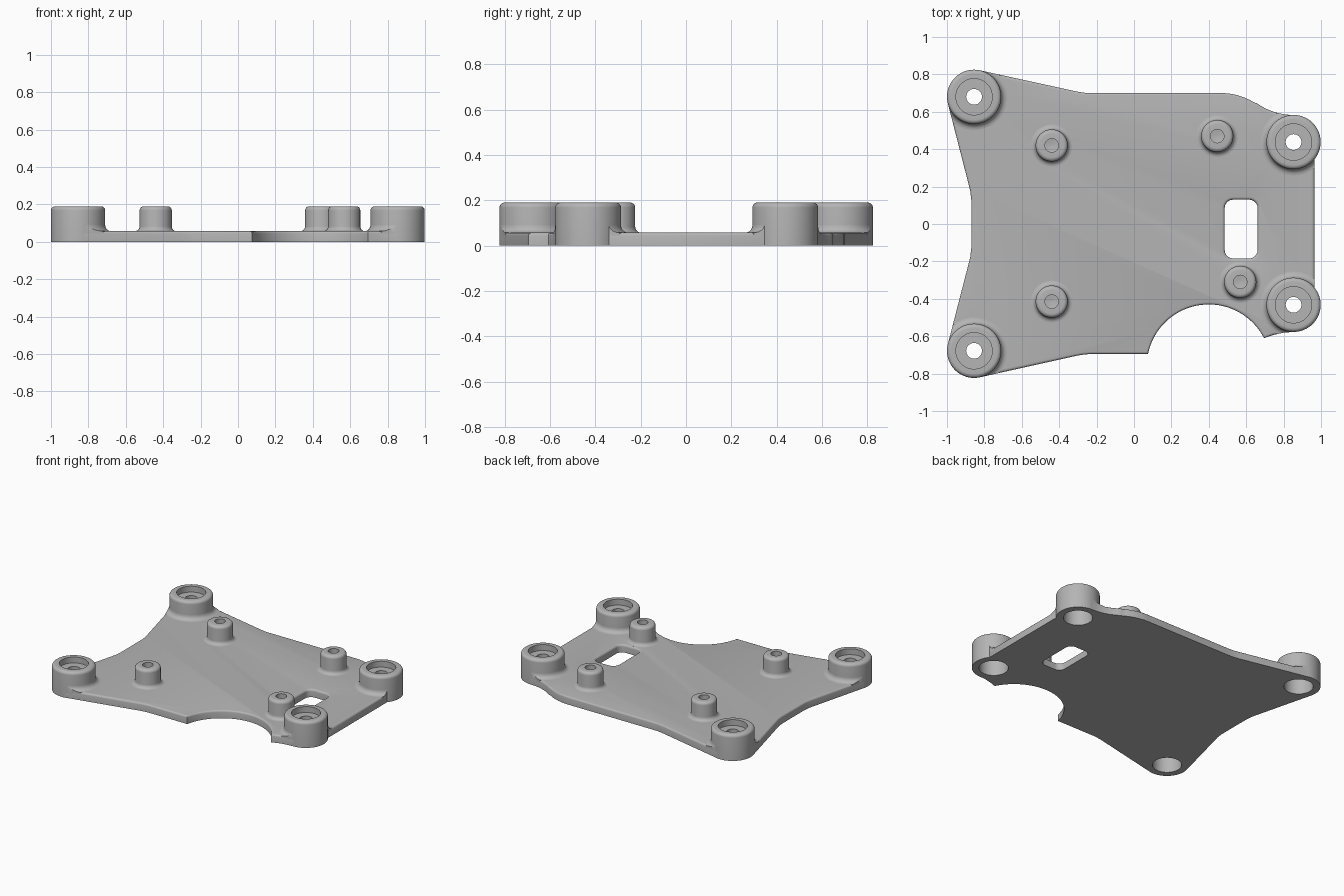
import bpy, bmesh
from math import sin, cos, pi, radians, atan2

if "Cube" in bpy.data.objects:
    bpy.data.objects.remove(bpy.data.objects["Cube"])

grey = bpy.data.materials.new("plain grey")
grey.use_nodes = True
GREY = (0.46, 0.46, 0.46, 1)
grey.diffuse_color = GREY
grey.node_tree.nodes["Principled BSDF"].inputs["Base Color"].default_value = GREY

PLATE, TOP = 0.057, 0.19
BOSS_R, POST_R, FILLET = 0.145, 0.086, 0.033
bosses = {"back_right": (-0.855, 0.68), "front_right": (-0.855, -0.678),
          "back_left": (0.853, 0.438), "front_left": (0.853, -0.432)}
posts = {"back_right": (-0.44, 0.42), "front_right": (-0.44, -0.415),
         "back_left": (0.445, 0.47), "front_left": (0.568, -0.31)}


def arc(cx, cy, r, a0, a1, n):
    """Points on an arc, angles in degrees."""
    angles = [radians(a0 + (a1 - a0) * i / n) for i in range(n + 1)]
    return [(cx + r * cos(a), cy + r * sin(a)) for a in angles]


def to_object(name, bm):
    bmesh.ops.recalc_face_normals(bm, faces=bm.faces)
    mesh = bpy.data.meshes.new(name)
    bm.to_mesh(mesh)
    bm.free()
    mesh.materials.append(grey)
    obj = bpy.data.objects.new(name, mesh)
    bpy.context.collection.objects.link(obj)
    return obj


def loft(name, rings, ring_closed=False):
    """Skin a stack of equal point rings; cap the ends or join last to first."""
    bm = bmesh.new()
    loops = [[bm.verts.new(p) for p in ring] for ring in rings]
    pairs = list(zip(loops, loops[1:]))
    if ring_closed:
        pairs.append((loops[-1], loops[0]))
    else:
        bm.faces.new(loops[0])
        bm.faces.new(loops[-1])
    n = len(loops[0])
    for a, b in pairs:
        for i in range(n):
            j = (i + 1) % n
            bm.faces.new((a[i], a[j], b[j], b[i]))
    return to_object(name, bm)


def lathe(name, centre, profile, ring_closed=False, n=64):
    rings = [[(*p, z) for p in arc(*centre, r, 0, 360, n)[:-1]] for r, z in profile]
    return loft(name, rings, ring_closed)


def prism(name, outline, z0, z1):
    return loft(name, [[(x, y, z) for x, y in outline] for z in (z0, z1)])


def boolean(obj, cutter, operation):
    mod = obj.modifiers.new("cut", "BOOLEAN")
    mod.operation, mod.solver, mod.object = operation, "EXACT", cutter
    bpy.context.view_layer.objects.active = obj
    bpy.ops.object.modifier_apply(modifier=mod.name)


def discard(obj):
    bpy.data.objects.remove(obj)


def smooth(obj):
    bpy.ops.object.select_all(action="DESELECT")
    obj.select_set(True)
    bpy.context.view_layer.objects.active = obj
    bpy.ops.object.shade_smooth_by_angle(angle=radians(32))


# Plate outline, clockwise from the back right boss, with the round front notch
notch = (0.4, -0.762)
a_start = atan2(-0.61 - notch[1], 0.695 - notch[0]) * 180 / pi
a_end = atan2(-0.695 - notch[1], 0.075 - notch[0]) * 180 / pi
outline = [(-0.826, 0.822), (-0.31, 0.709), (-0.27, 0.702), (-0.23, 0.7)]
outline += arc(0.465, 0.36, 0.34, 90, 58, 8)
outline += arc(0.853, 0.923, 0.34, 234, 270, 8)
outline += [(0.965, 0.346), (0.965, -0.34), (0.853, -0.577), (0.8, -0.581), (0.745, -0.593)]
outline += arc(*notch, 0.332, a_start, a_end, 40)
outline += [(-0.23, -0.695), (-0.27, -0.698), (-0.31, -0.705), (-0.826, -0.82),
            (-0.996, -0.645), (-0.876, -0.18), (-0.87, -0.13),
            (-0.87, 0.13), (-0.876, 0.18), (-0.996, 0.647)]

# Plate with a rounded upper rim
plate = prism("base_plate", outline, 0, PLATE)
bm = bmesh.new()
bm.from_mesh(plate.data)
rim = [e for e in bm.edges if all(v.co.z > PLATE / 2 for v in e.verts)]
bmesh.ops.bevel(bm, geom=rim, offset=0.012, segments=3, profile=0.5, affect="EDGES")
bm.to_mesh(plate.data)
bm.free()

# Openings under the bosses
for centre in bosses.values():
    cutter = lathe("boss_cutter", centre, [(BOSS_R - 0.002, -0.1), (BOSS_R - 0.002, 0.1)])
    boolean(plate, cutter, "DIFFERENCE")
    discard(cutter)


# Rounded slot, flaring at its upper edge
def slot_ring(grow, z):
    r, x, y = 0.045 + grow, 0.573, -0.027
    hx, hy = 0.088 - 0.045, 0.157 - 0.045
    ring = []
    for k, (sx, sy) in enumerate([(1, 1), (-1, 1), (-1, -1), (1, -1)]):
        ring += arc(x + sx * hx, y + sy * hy, r, 90 * k, 90 * k + 90, 8)
    return [(*p, z) for p in ring]


FLARE = 0.015
lip = [(FLARE * (1 - cos(a)), PLATE - FLARE + FLARE * sin(a))
       for a in (radians(d) for d in (0, 22, 45, 68, 90))]
cutter = loft("slot_cutter", [slot_ring(0, -0.1)] + [slot_ring(g, z) for g, z in lip]
              + [slot_ring(FLARE, 0.1)])
boolean(plate, cutter, "DIFFERENCE")
discard(cutter)
smooth(plate)

# Corner bosses: bored from both ends, with a small through hole
ROUND = 0.022
trim = prism("fillet_trim", outline, -0.1, 0.3)
for name, centre in bosses.items():
    shoulder = arc(BOSS_R - ROUND, TOP - ROUND, ROUND, 0, 90, 6)
    profile = [(0.097, 0), (BOSS_R, 0)] + shoulder + [
        (0.097, TOP), (0.097, 0.147), (0.042, 0.147), (0.042, 0.122), (0.097, 0.122)]
    smooth(lathe(name + "_boss", centre, profile, True))

    # Fillet blending the boss into the plate, trimmed to the plate edge
    sweep = arc(BOSS_R + FILLET, PLATE + FILLET, FILLET, 180, 270, 6)
    low = PLATE - 0.02
    ring = sweep + [(BOSS_R + FILLET, low), (0.13, low), (0.13, PLATE + FILLET)]
    fillet = lathe(name + "_boss_fillet", centre, ring, True)
    boolean(fillet, trim, "INTERSECT")
    smooth(fillet)
discard(trim)

# Standoff posts with blind screw holes
for name, centre in posts.items():
    f = 0.026
    profile = [(POST_R + f, PLATE - 0.02)]
    profile += arc(POST_R + f, PLATE + f, f, 270, 180, 6)
    profile += arc(POST_R - ROUND, TOP - ROUND, ROUND, 0, 90, 6)
    profile += [(0.036, TOP), (0.036, 0.08), (0.004, 0.075)]
    smooth(lathe(name + "_post", centre, profile, n=48))
